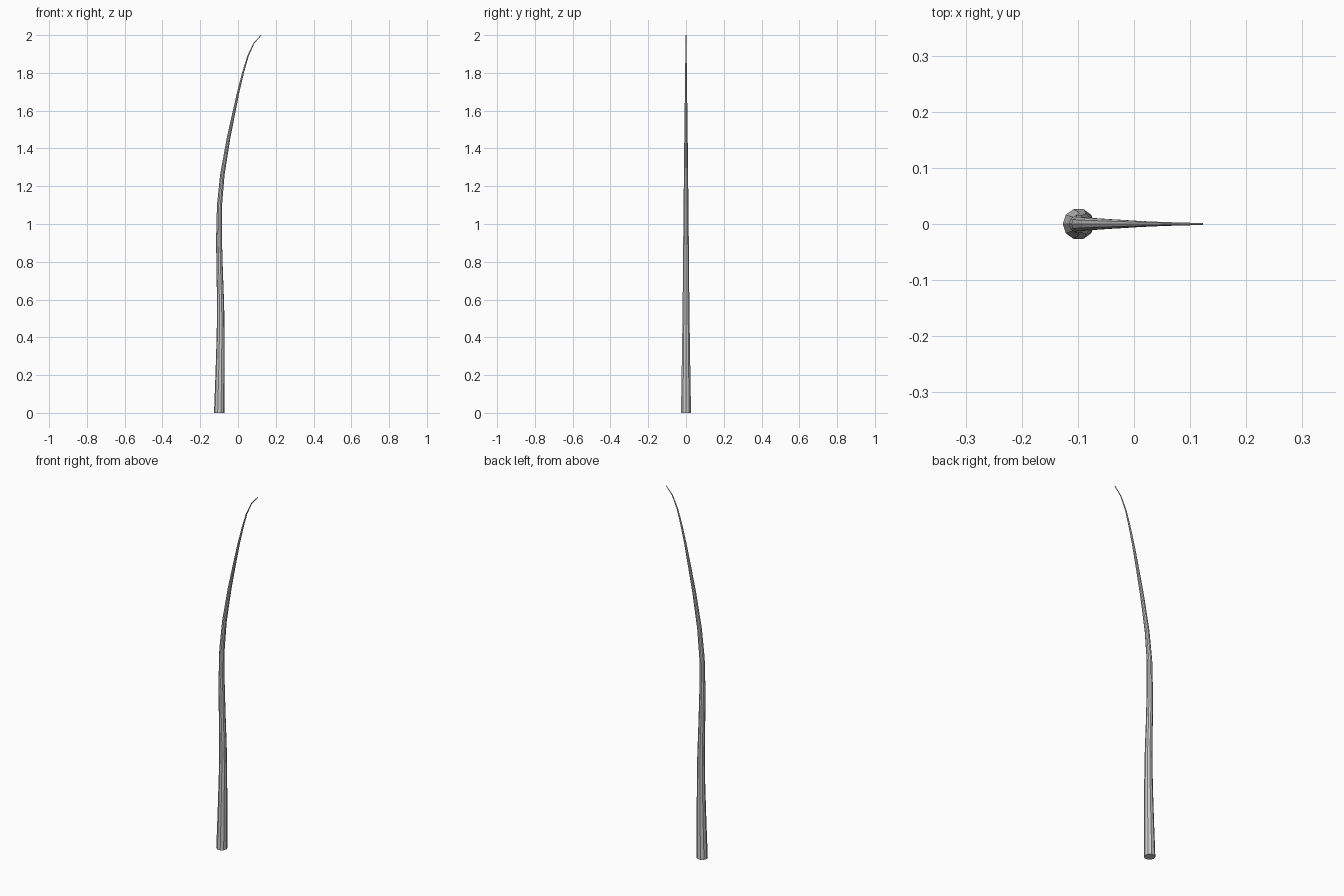
import bpy, bmesh, math
from mathutils import Vector

if "Cube" in bpy.data.objects:
    bpy.data.objects.remove(bpy.data.objects["Cube"])

SIDES = 10
# centre line and radius: (x, z, radius)
PATH = [(-0.099, 0.0, 0.028), (-0.095, 0.2, 0.0245), (-0.092, 0.4, 0.0212),
        (-0.092, 0.57, 0.0188), (-0.097, 0.75, 0.017), (-0.1005, 0.92, 0.0155),
        (-0.098, 1.1, 0.0135), (-0.083, 1.26, 0.0117), (-0.051, 1.45, 0.0095),
        (-0.024, 1.58, 0.0078), (0.004, 1.71, 0.006), (0.029, 1.81, 0.0047),
        (0.053, 1.89, 0.0037), (0.084, 1.957, 0.0027), (0.122, 1.999, 0.0018)]

bm = bmesh.new()
pts = [Vector((x, 0, z)) for x, z, r in PATH]
rings = []
for i, (x, z, r) in enumerate(PATH):
    # ring perpendicular to the path, level at the base
    t = (pts[min(i + 1, len(pts) - 1)] - pts[max(i - 1, 0)]).normalized()
    if i == 0:
        t = Vector((0, 0, 1))
    side = Vector((t.z, 0, -t.x))
    ring = []
    for k in range(SIDES):
        a = 2 * math.pi * k / SIDES
        ring.append(bm.verts.new(pts[i] + side * (r * math.cos(a)) + Vector((0, r * math.sin(a), 0))))
    rings.append(ring)

# skin between rings, then end caps
for a, b in zip(rings, rings[1:]):
    for k in range(SIDES):
        n = (k + 1) % SIDES
        bm.faces.new((a[k], a[n], b[n], b[k]))
bm.faces.new(rings[0][::-1])
bm.faces.new(rings[-1])
bmesh.ops.recalc_face_normals(bm, faces=bm.faces)

mesh = bpy.data.meshes.new("curved_stalk")
bm.to_mesh(mesh)
bm.free()
obj = bpy.data.objects.new("curved_stalk", mesh)
bpy.context.collection.objects.link(obj)
